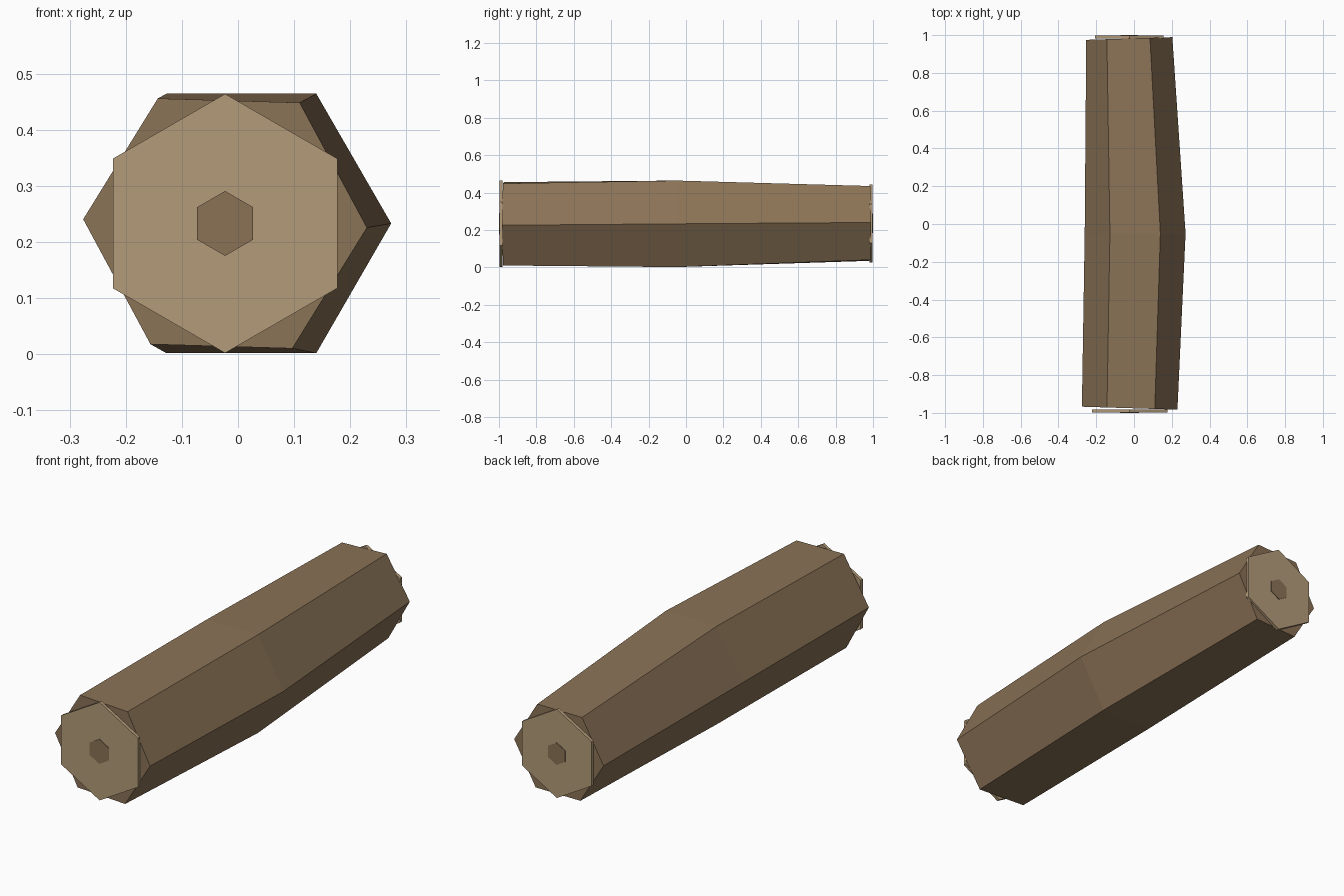
import bpy
import bmesh
from math import cos, sin, pi, radians
from mathutils import Vector

if "Cube" in bpy.data.objects:
    bpy.data.objects.remove(bpy.data.objects["Cube"], do_unlink=True)


def material(name, colour):
    mat = bpy.data.materials.new(name)
    mat.use_nodes = True
    mat.diffuse_color = (*colour, 1)
    mat.node_tree.nodes["Principled BSDF"].inputs["Base Color"].default_value = (*colour, 1)
    return mat


def hexagon(centre, radius, turn=0.0, slope=0.0):
    """Six points around the y axis, sheared along y by slope."""
    points = []
    for i in range(6):
        a = radians(turn) + i * pi / 3
        x, z = radius * cos(a), radius * sin(a)
        points.append(Vector(centre) + Vector((x, slope * x, z)))
    return points


def loft(name, rings, mat):
    """Skin a row of hexagons and close both ends."""
    bm = bmesh.new()
    loops = [[bm.verts.new(p) for p in ring] for ring in rings]
    for a, b in zip(loops, loops[1:]):
        for i in range(6):
            j = (i + 1) % 6
            bm.faces.new((a[i], a[j], b[j], b[i]))
    bm.faces.new(loops[0])
    bm.faces.new(loops[-1])
    bmesh.ops.recalc_face_normals(bm, faces=bm.faces)
    mesh = bpy.data.meshes.new(name)
    bm.to_mesh(mesh)
    bm.free()
    mesh.materials.append(mat)
    obj = bpy.data.objects.new(name, mesh)
    bpy.context.collection.objects.link(obj)
    return obj


bark = material("bark brown", (0.258, 0.171, 0.094))
wood = material("cut wood tan", (0.455, 0.33, 0.193))

# Trunk: slightly bent, thickest near the middle
loft("trunk", [
    hexagon((-0.023, -0.975, 0.233), 0.253, -1.7, -0.031),
    hexagon((0.006, -0.05, 0.233), 0.267),
    hexagon((-0.025, 0.982, 0.235), 0.228, 1.3, 0.031),
], bark)

# Cut faces and dark cores on both ends
for end, side, x, z, radius in (("front", -1, -0.023, 0.233, 0.231),
                                ("back", 1, -0.025, 0.235, 0.209)):
    def disc(name, inner, outer, size, mat):
        loft(f"{end}_{name}", [hexagon((x, side * y, z), size, 30)
                               for y in (inner, outer)], mat)

    disc("cut_face", 0.982, 0.997, radius, wood)
    disc("core", 0.985, 1.0, radius / 4, bark)
